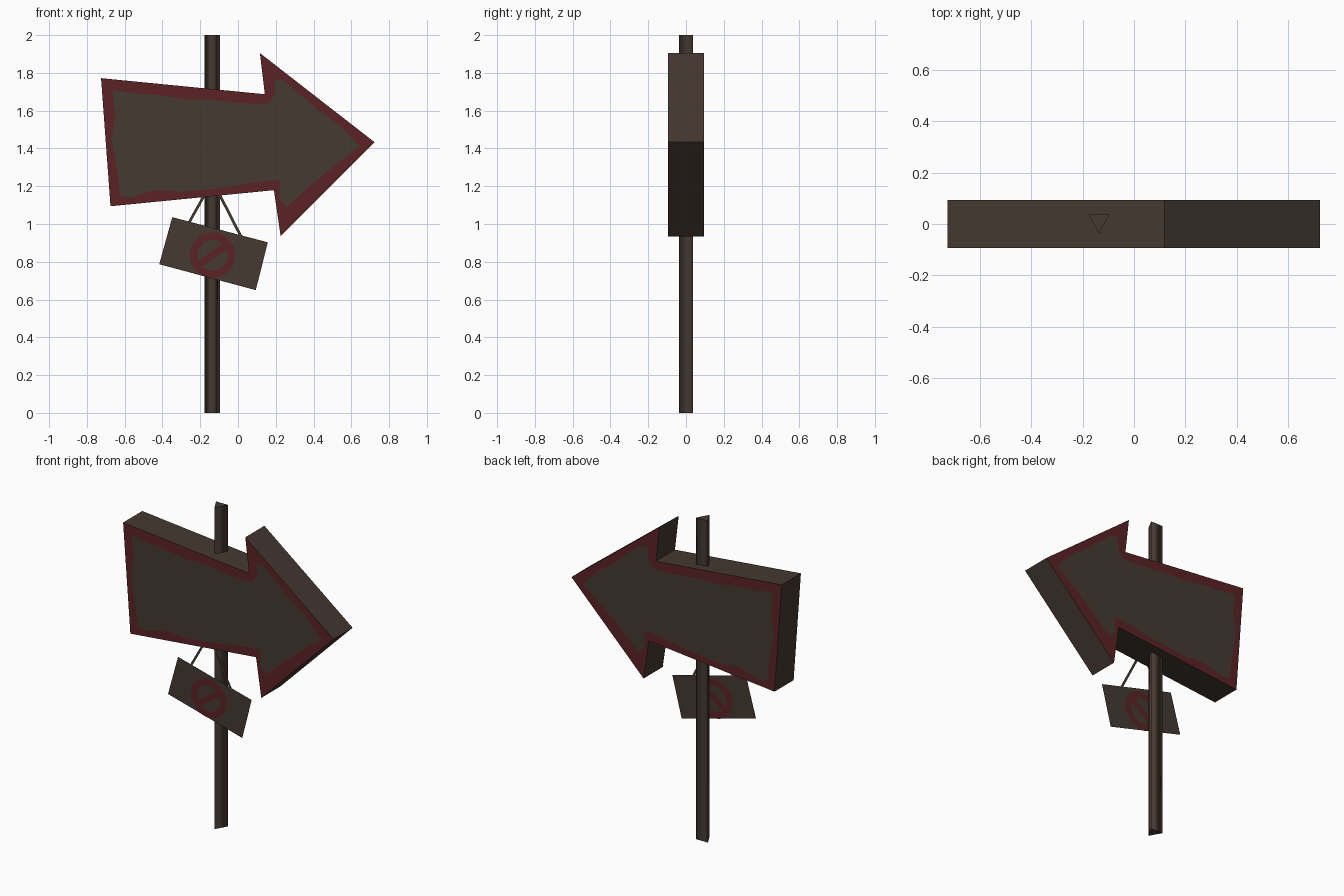
import bpy, bmesh, math
from mathutils import Vector

if "Cube" in bpy.data.objects:
    bpy.data.objects.remove(bpy.data.objects["Cube"])


def material(name, rgb):
    m = bpy.data.materials.new(name)
    m.diffuse_color = (*rgb, 1)
    m.use_nodes = True
    m.node_tree.nodes["Principled BSDF"].inputs["Base Color"].default_value = m.diffuse_color
    return m


WOOD = material("dark wood", (0.060, 0.041, 0.031))
RED = material("faded red paint", (0.106, 0.0165, 0.0185))


def finish(name, bm, *mats):
    mesh = bpy.data.meshes.new(name)
    bm.to_mesh(mesh)
    bm.free()
    for m in mats:
        mesh.materials.append(m)
    ob = bpy.data.objects.new(name, mesh)
    bpy.context.collection.objects.link(ob)
    return ob


def plates(name, polygons, mat, layers):
    """Flat faces in the xz plane; layers holds (y, facing) pairs."""
    bm = bmesh.new()
    for y, facing in layers:
        for poly in polygons:
            f = bm.faces.new([bm.verts.new((x, y, z)) for x, z in poly])
            f.normal_update()
            if f.normal.y * facing < 0:
                f.normal_flip()
    return finish(name, bm, mat)


def prism(name, points, direction, *mats):
    bm = bmesh.new()
    face = bm.faces.new([bm.verts.new(p) for p in points])
    new = bmesh.ops.extrude_face_region(bm, geom=[face], use_keep_orig=True)["geom"]
    bmesh.ops.translate(bm, vec=direction,
                        verts=[g for g in new if isinstance(g, bmesh.types.BMVert)])
    bmesh.ops.recalc_face_normals(bm, faces=bm.faces)
    if len(mats) > 1:  # second colour on the front and back faces
        for f in bm.faces:
            f.normal_update()
            f.material_index = int(abs(f.normal.y) > 0.9)
    return finish(name, bm, *mats)


# Triangular post with soft shading along its sides
post = prism("post", [(-0.177, 0.037, 0), (-0.095, 0.037, 0), (-0.136, -0.037, 0)],
             Vector((0, 0, 2)), WOOD)
for p in post.data.polygons:
    p.use_smooth = abs(p.normal.z) < 0.5
post.data.set_sharp_from_angle(angle=math.radians(130))
for e in post.data.edges:
    za, zb = (post.data.vertices[v].co.z for v in e.vertices)
    if abs(za - zb) < 0.01:
        e.use_edge_sharp = True

# Crooked arrow board, painted red on its front and back
HALF = 0.094
arrow = [(-0.725, 1.772), (0.142, 1.687), (0.116, 1.905), (0.723, 1.433),
         (0.226, 0.935), (0.19, 1.179), (-0.675, 1.094)]
prism("arrow_board", [(x, -HALF, z) for x, z in arrow], Vector((0, 2 * HALF, 0)), WOOD, RED)

# Bare wood inside the ragged painted border
bare = [(-0.665, 1.71), (-0.54, 1.69), (-0.44, 1.685), (-0.28, 1.66), (-0.15, 1.66),
        (0.01, 1.64), (0.16, 1.635), (0.195, 1.685), (0.195, 1.765), (0.25, 1.755),
        (0.33, 1.685), (0.43, 1.60), (0.54, 1.52), (0.645, 1.41), (0.59, 1.37),
        (0.485, 1.29), (0.355, 1.18), (0.26, 1.09), (0.22, 1.13), (0.22, 1.235),
        (0.115, 1.225), (-0.095, 1.19), (-0.305, 1.17), (-0.44, 1.18), (-0.57, 1.14),
        (-0.625, 1.15), (-0.64, 1.29), (-0.67, 1.45), (-0.65, 1.58)]
plates("arrow_panel", [bare], WOOD, [(-HALF - 0.0015, -1), (HALF + 0.0015, 1)])

# Small crooked hanging sign
SIGN_Y = -0.092
sign = [(-0.348, 1.036), (0.158, 0.903), (0.094, 0.65), (-0.417, 0.787)]
plates("hanging_sign", [sign], WOOD, [(SIGN_Y - 0.0004, -1), (SIGN_Y + 0.0004, 1)])

# Forbidden mark: ring and slash on both sides
cx, cz, ro, ri, n = -0.135, 0.835, 0.121, 0.081, 28


def polar(r, i):
    a = 2 * math.pi * i / n
    return (cx + r * math.cos(a), cz + r * math.sin(a))


mark = [[polar(ro, i), polar(ro, i + 1), polar(ri, i + 1), polar(ri, i)] for i in range(n)]
tilt, half_w, half_l = math.radians(35), 0.019, 0.082
c, s = math.cos(tilt), math.sin(tilt)
mark.append([(cx + u * c - v * s, cz + u * s + v * c)
             for u, v in ((-half_l, -half_w), (half_l, -half_w),
                          (half_l, half_w), (-half_l, half_w))])
plates("forbidden_mark", mark, RED, [(SIGN_Y - 0.002, -1), (SIGN_Y + 0.002, 1)])

# Two cords from the arrow down to the sign
cords = []
for (xa, za), (xb, zb) in (((-0.258, 1.01), (-0.168, 1.17)), ((0.015, 0.935), (-0.105, 1.17))):
    w = 0.008
    cords.append([(xa - w, za), (xa + w, za), (xb + w, zb), (xb - w, zb)])
plates("cords", cords, WOOD, [(SIGN_Y - 0.0004, -1), (SIGN_Y + 0.0004, 1)])
